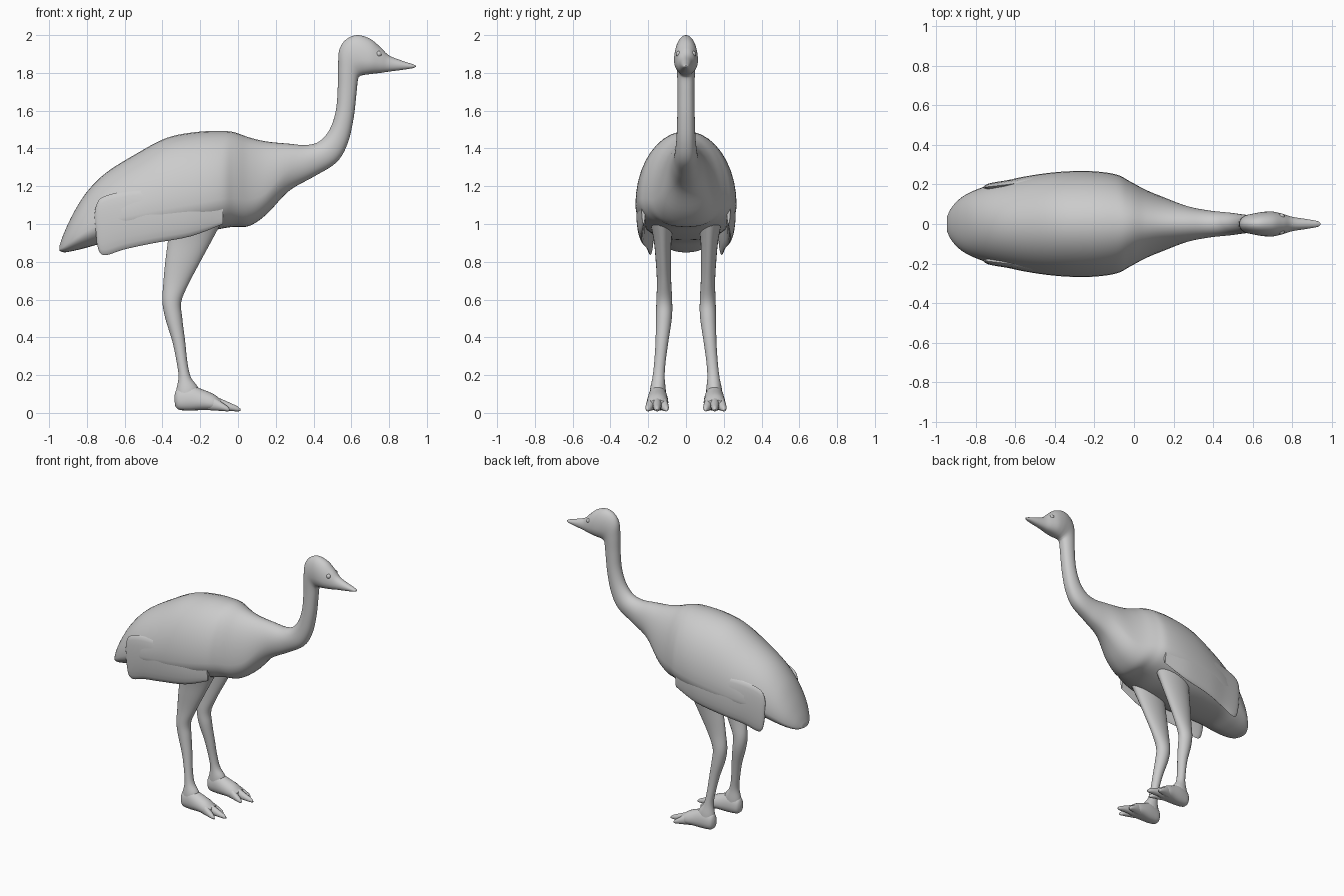
import bpy, bmesh, math
from mathutils import Vector


def spline(rows, steps):
    """Catmull-Rom interpolation between section rows."""
    rows = [Vector(r) for r in rows]
    out = []
    for i in range(len(rows) - 1):
        a, b, c, d = (rows[max(i - 1, 0)], rows[i], rows[i + 1], rows[min(i + 2, len(rows) - 1)])
        for k in range(steps):
            t = k / steps
            out.append(b + 0.5 * t * ((c - a) + t * ((2 * a - 5 * b + 4 * c - d) + t * (3 * (b - c) + d - a))))
    return out + [rows[-1]]


def loft(name, rows, sides=32, steps=5, low=1.0, mirror=False):
    """Row: upper x, z, lower x, z, half width, height share of widest line, y offset."""
    bm = bmesh.new()
    rings = []
    for ax, az, bx, bz, w, m, y in spline(rows, steps):
        ring = []
        for i in range(sides):
            t = 2 * math.pi * i / sides
            c, s = math.cos(t), math.sin(t)
            f = m - c * (m if c > 0 else 1 - m)
            p = 1.0 if c > 0 else low
            ring.append(bm.verts.new((ax + (bx - ax) * f,
                                      y + math.copysign(max(w, 0.002) * abs(s) ** p, s),
                                      az + (bz - az) * f)))
        rings.append(ring)
    for r, q in zip(rings, rings[1:]):
        for i in range(sides):
            j = (i + 1) % sides
            bm.faces.new((r[i], r[j], q[j], q[i]))
    bm.faces.new(rings[0])
    bm.faces.new(rings[-1])
    bmesh.ops.recalc_face_normals(bm, faces=bm.faces)
    me = bpy.data.meshes.new(name)
    bm.to_mesh(me)
    bm.free()
    ob = bpy.data.objects.new(name, me)
    bpy.context.collection.objects.link(ob)
    finish(ob, mirror)
    return ob


def finish(ob, mirror):
    bpy.ops.object.select_all(action='DESELECT')
    ob.select_set(True)
    bpy.context.view_layer.objects.active = ob
    bpy.ops.object.shade_smooth_by_angle(angle=math.radians(50))
    if mirror:
        mod = ob.modifiers.new("mirror", 'MIRROR')
        mod.use_axis = (False, True, False)
        if ob.location.length > 0:
            mod.mirror_object = bpy.data.objects["body"]


# Body, tail to chest: x, top, bottom, half width
body = [(-0.945, 0.885, 0.858, 0.035), (-0.92, 0.955, 0.85, 0.085), (-0.87, 1.06, 0.858, 0.135),
        (-0.80, 1.17, 0.875, 0.172), (-0.70, 1.27, 0.90, 0.205), (-0.55, 1.365, 0.91, 0.24),
        (-0.38, 1.455, 0.92, 0.263), (-0.22, 1.487, 0.945, 0.267), (-0.09, 1.492, 0.975, 0.25),
        (-0.02, 1.486, 0.985, 0.215), (0.06, 1.458, 0.99, 0.172), (0.15, 1.437, 1.05, 0.135)]
body = [(x, t, x, b, w, 0.7, 0) for x, t, b, w in body]

# Neck and head
neck = [(0.27, 1.425, 0.27, 1.175, 0.09, 0.55, 0), (0.36, 1.418, 0.40, 1.25, 0.068, 0.5, 0),
        (0.43, 1.437, 0.52, 1.325, 0.058, 0.5, 0), (0.485, 1.50, 0.58, 1.425, 0.05, 0.5, 0),
        (0.518, 1.60, 0.612, 1.56, 0.046, 0.5, 0), (0.528, 1.72, 0.627, 1.69, 0.045, 0.5, 0),
        (0.53, 1.83, 0.635, 1.765, 0.047, 0.5, 0), (0.536, 1.92, 0.645, 1.782, 0.05, 0.55, 0),
        (0.57, 1.975, 0.66, 1.788, 0.056, 0.6, 0), (0.63, 2.0, 0.68, 1.791, 0.062, 0.63, 0),
        (0.70, 1.98, 0.71, 1.795, 0.062, 0.63, 0), (0.755, 1.935, 0.755, 1.80, 0.05, 0.6, 0),
        (0.80, 1.892, 0.80, 1.807, 0.036, 0.55, 0), (0.87, 1.864, 0.87, 1.816, 0.025, 0.5, 0),
        (0.925, 1.846, 0.925, 1.825, 0.015, 0.5, 0), (0.942, 1.838, 0.942, 1.832, 0.005, 0.5, 0)]
loft("body", body + neck, sides=40, low=0.8)

# Wing feather flaps hanging over the flanks
loft("wing", [(-0.76, 1.05, -0.748, 0.90, 0.006, 0.5, 0.185), (-0.75, 1.10, -0.732, 0.85, 0.014, 0.5, 0.187),
              (-0.72, 1.14, -0.695, 0.836, 0.02, 0.5, 0.19), (-0.62, 1.17, -0.60, 0.866, 0.024, 0.5, 0.202),
              (-0.45, 1.19, -0.45, 0.898, 0.026, 0.5, 0.228), (-0.25, 1.19, -0.25, 0.935, 0.026, 0.5, 0.236),
              (-0.08, 1.17, -0.08, 1.0, 0.01, 0.5, 0.225)], sides=20, mirror=True)

# Legs, ankle to thigh
loft("leg", [(-0.325, 0.05, -0.20, 0.05, 0.045, 0.5, 0.15), (-0.328, 0.11, -0.21, 0.13, 0.042, 0.5, 0.149),
             (-0.315, 0.19, -0.25, 0.19, 0.032, 0.5, 0.145), (-0.325, 0.27, -0.268, 0.27, 0.03, 0.5, 0.138),
             (-0.348, 0.38, -0.28, 0.38, 0.034, 0.5, 0.127), (-0.385, 0.50, -0.295, 0.50, 0.042, 0.5, 0.117),
             (-0.40, 0.59, -0.30, 0.59, 0.042, 0.5, 0.115), (-0.395, 0.69, -0.258, 0.69, 0.038, 0.5, 0.116),
             (-0.385, 0.80, -0.20, 0.80, 0.04, 0.5, 0.12), (-0.37, 0.92, -0.135, 0.92, 0.048, 0.5, 0.124),
             (-0.36, 1.04, -0.06, 1.06, 0.07, 0.5, 0.13)], sides=24, mirror=True)

# Feet
loft("foot", [(-0.337, 0.09, -0.334, 0.04, 0.015, 0.5, 0.15), (-0.32, 0.13, -0.315, 0.018, 0.038, 0.6, 0.15),
              (-0.26, 0.15, -0.26, 0.012, 0.05, 0.6, 0.15), (-0.19, 0.125, -0.19, 0.015, 0.056, 0.6, 0.15),
              (-0.13, 0.10, -0.13, 0.015, 0.056, 0.6, 0.152), (-0.09, 0.07, -0.09, 0.02, 0.04, 0.5, 0.152)],
     sides=24, low=0.7, mirror=True)

# Three toes per foot: name, start y, end y, end x
for name, y0, y1, x1 in (("inner_toe", 0.128, 0.103, -0.045), ("middle_toe", 0.152, 0.153, 0.012),
                         ("outer_toe", 0.176, 0.203, -0.045)):
    rows = []
    for f, top, bot, w in ((0, 0.10, 0.015, 0.026), (0.4, 0.075, 0.012, 0.024), (0.7, 0.052, 0.01, 0.02),
                           (0.9, 0.036, 0.008, 0.013), (1, 0.022, 0.01, 0.004)):
        x = -0.16 + (x1 + 0.16) * f
        rows.append((x, top, x, bot, w, 0.55, y0 + (y1 - y0) * f))
    loft(name, rows, sides=16, steps=4, mirror=True)

# Eyes
bpy.ops.mesh.primitive_uv_sphere_add(segments=16, ring_count=10, radius=0.016, location=(0.745, 0.037, 1.9))
eye = bpy.context.object
eye.name = "eye"
finish(eye, True)
